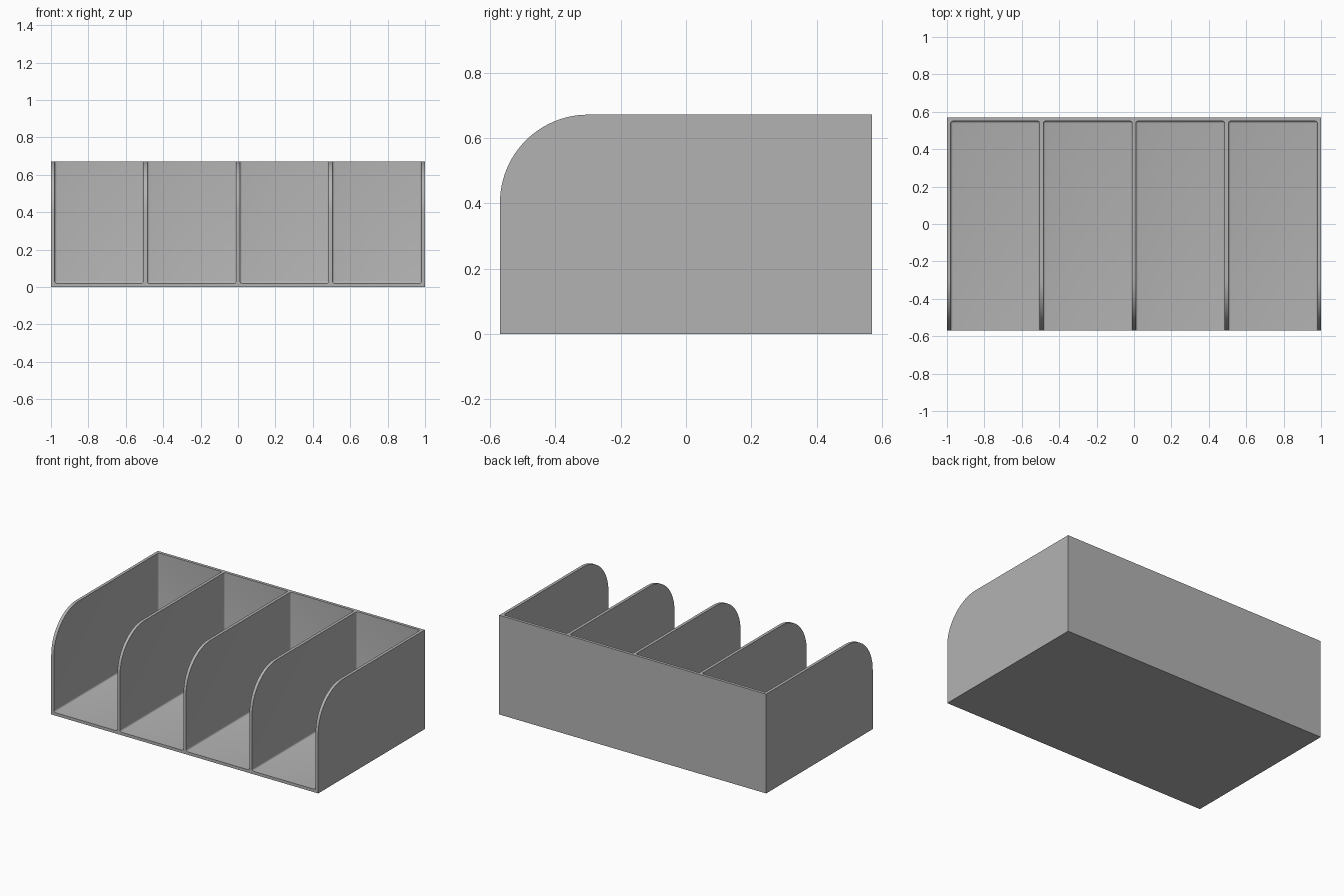
import bpy, bmesh, math
from mathutils import Matrix

cube = bpy.data.objects.get("Cube")
if cube:
    bpy.data.objects.remove(cube, do_unlink=True)

HALF_W, HALF_D, HEIGHT = 1.0, 0.57, 0.672
WALL, RADIUS, FILLET, BAYS = 0.02, 0.27, 0.012, 4

grey = bpy.data.materials.new("plain grey")
grey.use_nodes = True
colour = (0.45, 0.45, 0.45, 1)
grey.diffuse_color = colour
grey.node_tree.nodes["Principled BSDF"].inputs["Base Color"].default_value = colour


def make_object(name, bm):
    bmesh.ops.recalc_face_normals(bm, faces=bm.faces)
    mesh = bpy.data.meshes.new(name)
    bm.to_mesh(mesh)
    bm.free()
    mesh.materials.append(grey)
    obj = bpy.data.objects.new(name, mesh)
    bpy.context.collection.objects.link(obj)
    return obj


# Solid body: side profile with a rounded upper front corner, extruded across
profile = [(HALF_D, HEIGHT), (HALF_D, 0), (-HALF_D, 0)]
steps = 24
for i in range(steps + 1):
    a = math.pi - math.pi / 2 * i / steps
    profile.append((-HALF_D + RADIUS + RADIUS * math.cos(a),
                    HEIGHT - RADIUS + RADIUS * math.sin(a)))
bm = bmesh.new()
side = bm.faces.new([bm.verts.new((-HALF_W, y, z)) for y, z in profile])
extruded = bmesh.ops.extrude_face_region(bm, geom=[side])["geom"]
bmesh.ops.translate(bm, vec=(2 * HALF_W, 0, 0),
                    verts=[v for v in extruded if isinstance(v, bmesh.types.BMVert)])
organizer = make_object("divided_tray", bm)

# Cutter: one filleted block for each bay, open at the front and the top
bay = (2 * HALF_W - WALL * (BAYS + 1)) / BAYS
depth, tall = 2 * HALF_D, 2 * HEIGHT
bm = bmesh.new()
for i in range(BAYS):
    x = -HALF_W + WALL + bay / 2 + i * (bay + WALL)
    place = (Matrix.Translation((x, HALF_D - WALL - depth / 2, WALL + tall / 2))
             @ Matrix.Diagonal((bay, depth, tall, 1)))
    # the block reaches past the front edge
    block = bmesh.ops.create_cube(bm, size=1, matrix=place)["verts"]
    for v in block:
        if v.co.y < 0:
            v.co.y -= 0.3
bmesh.ops.bevel(bm, geom=list(bm.edges), offset=FILLET, segments=4,
                profile=0.5, affect='EDGES')
cutter = make_object("bay_cutter", bm)
cutter.hide_render = True

# Hollow out the bays
cut = organizer.modifiers.new("bays", 'BOOLEAN')
cut.operation = 'DIFFERENCE'
cut.solver = 'EXACT'
cut.object = cutter
bpy.context.view_layer.objects.active = organizer
organizer.select_set(True)
bpy.ops.object.modifier_apply(modifier=cut.name)
bpy.data.objects.remove(cutter, do_unlink=True)

bpy.ops.object.shade_smooth_by_angle(angle=math.radians(30))
